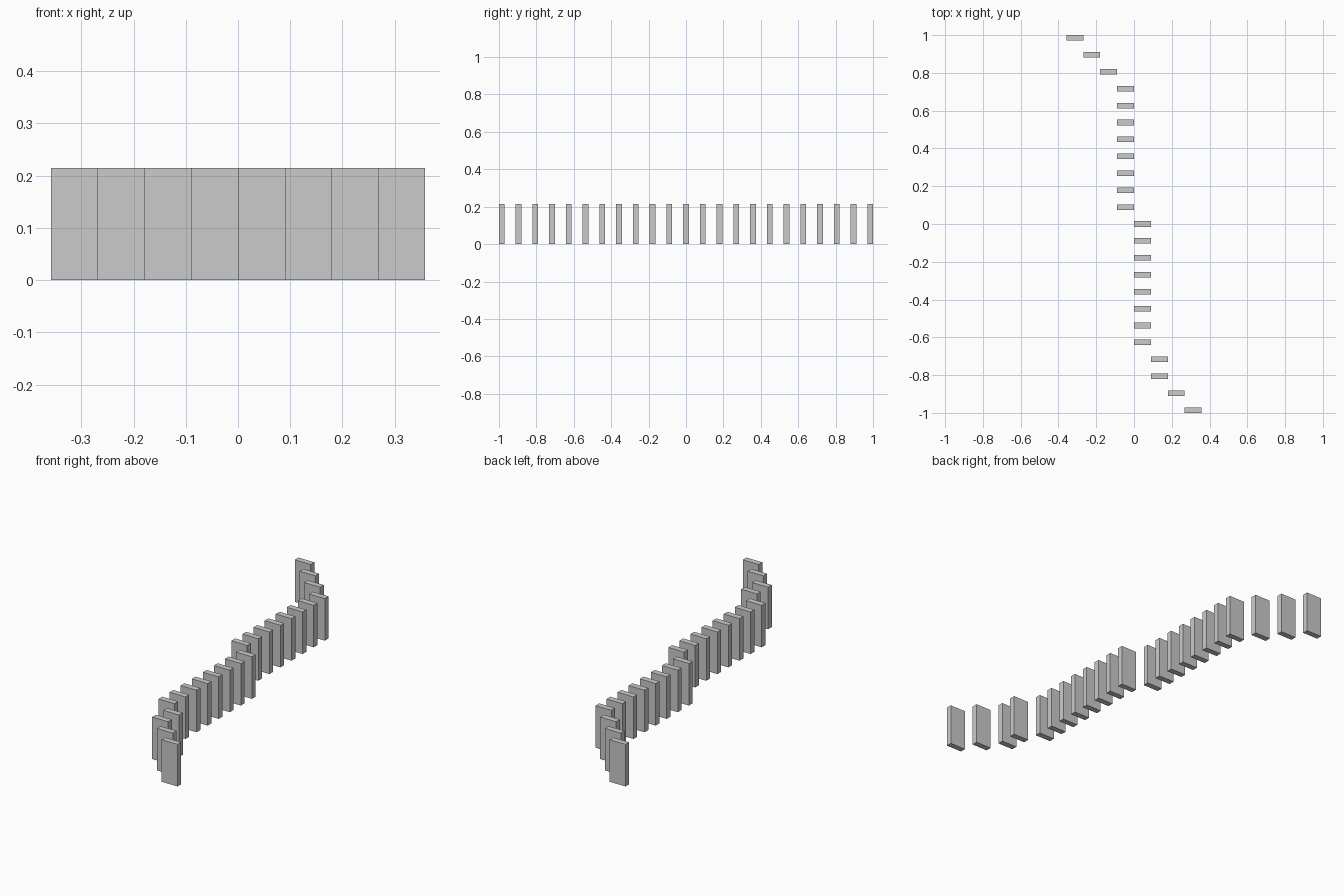
import bpy

if "Cube" in bpy.data.objects:
    bpy.data.objects.remove(bpy.data.objects["Cube"])

PITCH = 2 / (22 + 1 / 3)      # spacing along y, also the tile width
THICK = PITCH / 3
HEIGHT = PITCH * 2.4

# sideways step of each tile, front to back
columns = [3, 2, 1, 1] + [0] * 8 + [-1] * 8 + [-2, -3, -4]


def add_tile(index, column):
    x = (column + 0.5) * PITCH
    y = (index - 11) * PITCH
    bpy.ops.mesh.primitive_cube_add(size=1, location=(x, y, HEIGHT / 2))
    tile = bpy.context.object
    tile.name = f"domino_{index + 1:02d}"
    tile.scale = (PITCH, THICK, HEIGHT)


# winding row of standing tiles
for i, c in enumerate(columns):
    add_tile(i, c)
